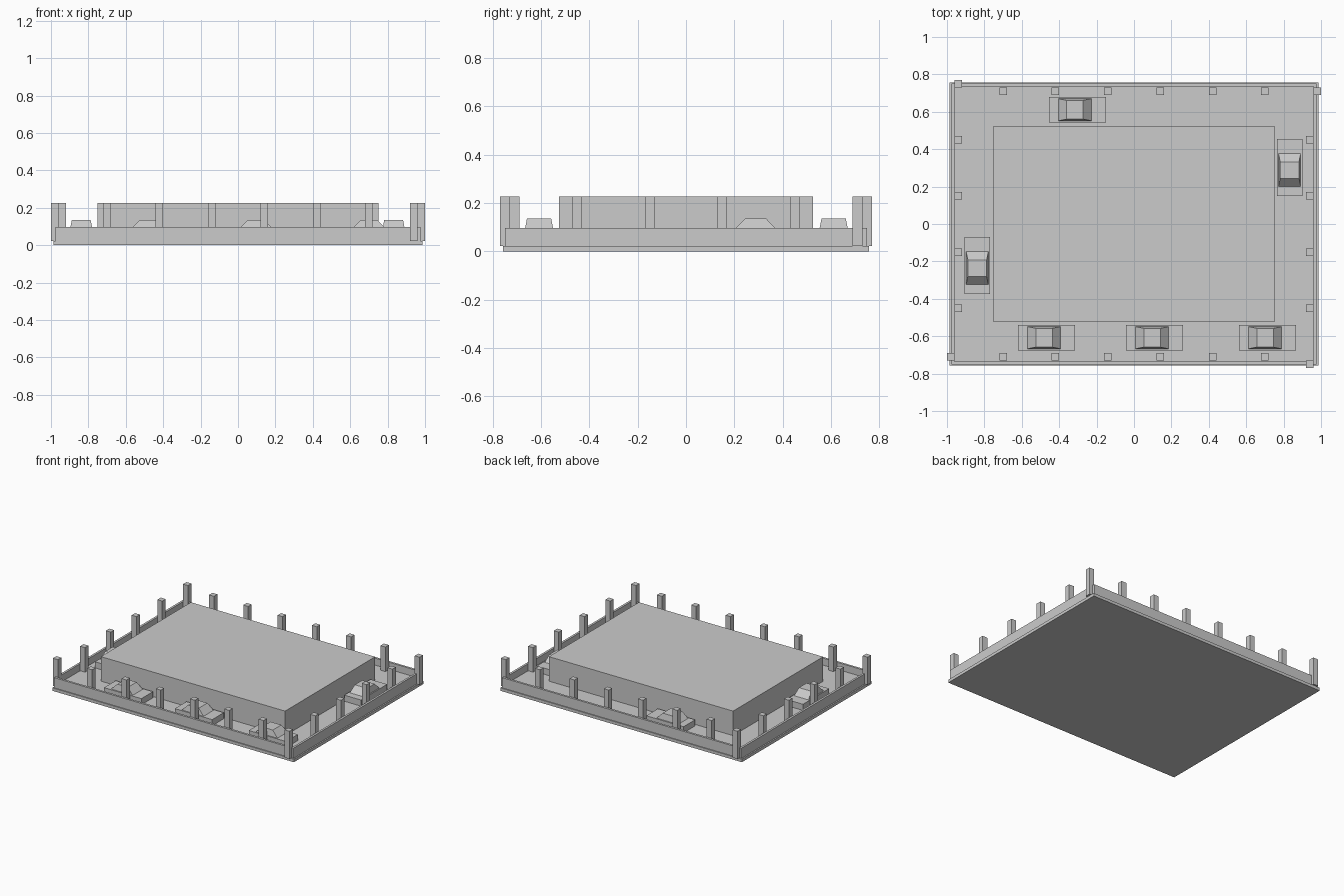
import bpy, bmesh, math
from mathutils import Matrix

cube = bpy.data.objects.get("Cube")
if cube:
    bpy.data.objects.remove(cube, do_unlink=True)

grey = bpy.data.materials.new("plain grey")
grey.use_nodes = True
colour = (0.6, 0.6, 0.6, 1)
grey.diffuse_color = colour
grey.node_tree.nodes["Principled BSDF"].inputs["Base Color"].default_value = colour


def finish(name, bm):
    mesh = bpy.data.meshes.new(name)
    bm.to_mesh(mesh)
    bm.free()
    mesh.materials.append(grey)
    obj = bpy.data.objects.new(name, mesh)
    bpy.context.collection.objects.link(obj)
    return obj


def add_box(bm, cx, cy, z0, z1, sx, sy, top=(1, 1)):
    """Box with an optionally tapered top."""
    verts = bmesh.ops.create_cube(bm, size=1)["verts"]
    for v in verts:
        fx, fy = top if v.co.z > 0 else (1, 1)
        v.co = (cx + v.co.x * sx * fx, cy + v.co.y * sy * fy,
                z1 if v.co.z > 0 else z0)


def box(name, *args):
    bm = bmesh.new()
    add_box(bm, *args)
    return finish(name, bm)


BASE, FLOOR, RIM, TOP = 0.022, 0.045, 0.097, 0.226

# Base plate, raised floor and central block
box("base_plate", 0, 0, 0, BASE, 1.972, 1.514)
box("floor", 0, 0, BASE, FLOOR, 1.93, 1.48)
box("central_block", 0, 0, FLOOR, TOP, 1.504, 1.05)

# Perimeter wall
for side, sign in (("right", -1), ("left", 1)):
    box(side + "_wall", sign * 0.968, 0, BASE, RIM, 0.016, 1.5)
for side, sign in (("front", -1), ("back", 1)):
    box(side + "_wall", 0, sign * 0.742, BASE, RIM, 1.92, 0.016)

# Posts: each half turn of the layout repeats the same two rows
for half, sign in (("front", 1), ("back", -1)):
    for i in range(7):
        box(f"{half}_row_post_{i + 1}", sign * (-0.98 + 0.28 * i), sign * -0.71,
            BASE, TOP, 0.04, 0.04)
    for i in range(5):
        box(f"{half}_side_post_{i + 1}", sign * 0.94, sign * (-0.75 + 0.3 * i),
            BASE, TOP, 0.04, 0.04)


# Vehicles: low body with a tapered cabin
def vehicle(name, x, y, turn=0):
    bm = bmesh.new()
    add_box(bm, 0, 0, FLOOR, 0.09, 0.305, 0.136)
    add_box(bm, -0.013, 0, 0.09, 0.135, 0.176, 0.118, (0.5, 0.85))
    obj = finish(name, bm)
    obj.matrix_world = Matrix.Translation((x, y, 0)) @ Matrix.Rotation(math.radians(turn), 4, "Z")


for i, x in enumerate((-0.468, 0.11, 0.714)):
    vehicle(f"front_vehicle_{i + 1}", x, -0.608)
vehicle("back_vehicle", -0.303, 0.611)
vehicle("left_vehicle", 0.832, 0.301, 90)
vehicle("right_vehicle", -0.838, -0.223, 90)
